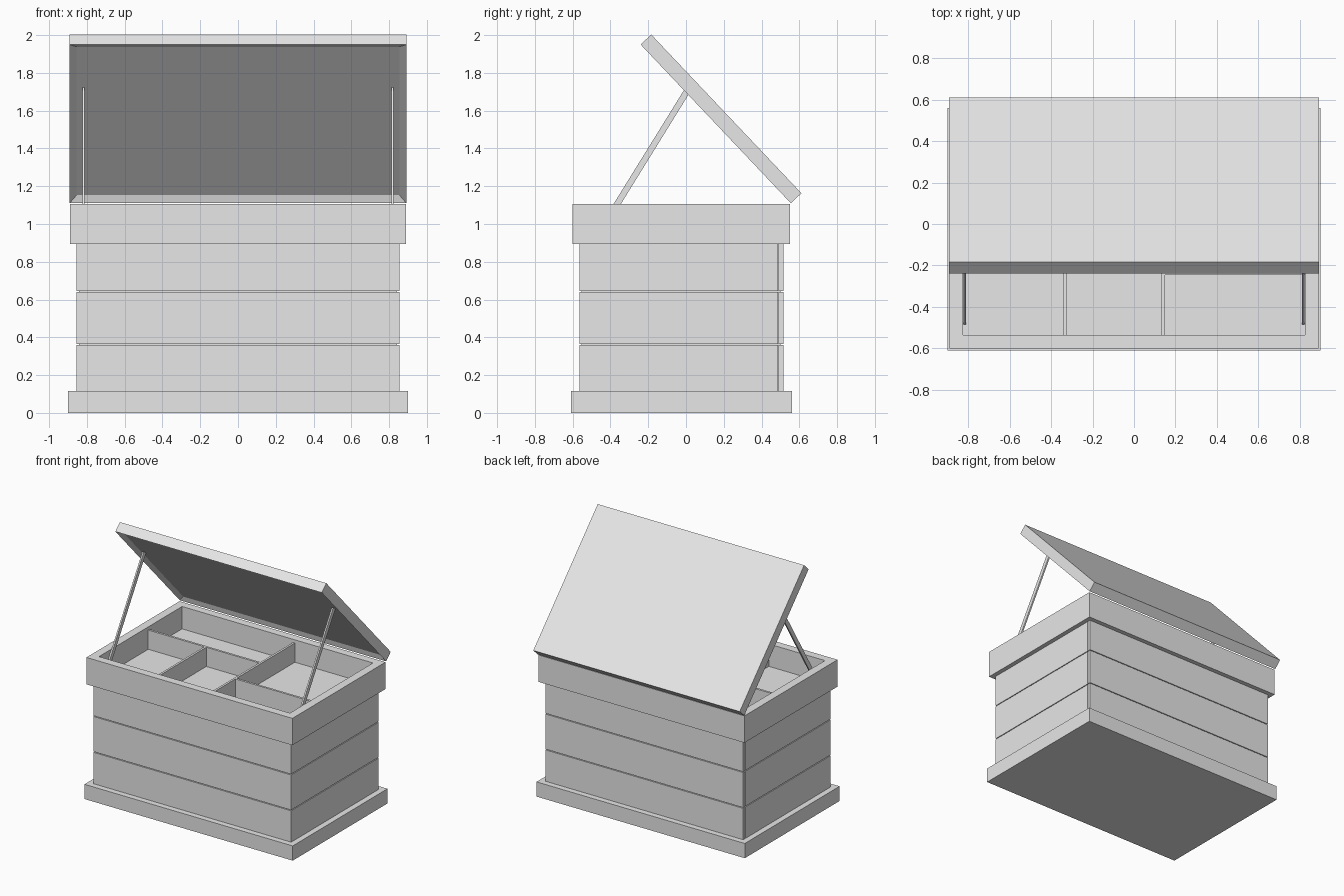
import bpy, bmesh, math
from mathutils import Matrix, Vector

cube = bpy.data.objects.get("Cube")
if cube:
    bpy.data.objects.remove(cube, do_unlink=True)

grey = bpy.data.materials.new("plain_grey")
grey.use_nodes = True
tone = (0.8, 0.8, 0.8, 1)
grey.diffuse_color = tone
grey.node_tree.nodes["Principled BSDF"].inputs["Base Color"].default_value = tone


def finish(name, bm):
    bmesh.ops.recalc_face_normals(bm, faces=bm.faces)
    mesh = bpy.data.meshes.new(name)
    bm.to_mesh(mesh)
    bm.free()
    mesh.materials.append(grey)
    obj = bpy.data.objects.new(name, mesh)
    bpy.context.collection.objects.link(obj)
    return obj


def box(name, x, y, z):
    """Box from (low, high) ranges on each axis."""
    bm = bmesh.new()
    size = [b - a for a, b in (x, y, z)]
    mid = Vector([(a + b) / 2 for a, b in (x, y, z)])
    bmesh.ops.create_cube(bm, size=1, matrix=Matrix.Translation(mid) @ Matrix.Diagonal((*size, 1)))
    return finish(name, bm)


def u_board(name, half, front, back, thick, z):
    """Board course wrapping the front and both sides."""
    i, f = half - thick, front + thick
    outline = [(-half, front), (half, front), (half, back), (i, back),
               (i, f), (-i, f), (-i, back), (-half, back)]
    bm = bmesh.new()
    face = bm.faces.new([bm.verts.new((x, y, z[0])) for x, y in outline])
    top = bmesh.ops.extrude_face_region(bm, geom=[face])["geom"]
    verts = [v for v in top if isinstance(v, bmesh.types.BMVert)]
    bmesh.ops.translate(bm, verts=verts, vec=(0, 0, z[1] - z[0]))
    return finish(name, bm)


# Plinth
box("plinth", (-0.9, 0.9), (-0.61, 0.56), (0, 0.115))

# Body: three courses of planks with narrow grooves, closed by a liner
for n, z in enumerate([(0.115, 0.36), (0.366, 0.64), (0.646, 0.895)], 1):
    u_board(f"plank_course_{n}", 0.855, -0.565, 0.487, 0.03, z)
    box(f"back_plank_{n}", (-0.855, 0.855), (0.491, 0.515), z)
u_board("liner", 0.843, -0.553, 0.482, 0.02, (0.115, 0.895))
box("back_liner", (-0.843, 0.843), (0.482, 0.5), (0.115, 0.895))

# Top rail: right-hand board sits between front and back, the other runs full depth
RAIL = (0.895, 1.105)
INNER = 0.825
box("rail_front", (-INNER, 0.89), (-0.6, -0.537), RAIL)
box("rail_back", (-INNER, 0.89), (0.488, 0.55), RAIL)
box("rail_side_full", (-0.89, -INNER), (-0.6, 0.55), RAIL)
box("rail_side_short", (INNER, 0.89), (-0.537, 0.488), RAIL)

# Tray floor and dividers
FLOOR, TOP = 0.93, 1.08
box("tray_floor", (-INNER, INNER), (-0.537, 0.488), (0.9, FLOOR))
box("divider_deep", (0.133, 0.15), (-0.537, 0.488), (FLOOR, TOP))
box("divider_long", (-INNER, 0.133), (0.07, 0.087), (FLOOR, TOP))
box("divider_short", (-0.34, -0.323), (-0.537, 0.07), (FLOOR, TOP))
box("divider_cross", (0.15, INNER), (-0.246, -0.229), (FLOOR, TOP))

# Lid: tilted slab with a shallow recess underneath
edge_low, edge_high = Vector((0, 0.555, 1.11)), Vector((0, -0.24, 1.95))
along = edge_high - edge_low
length, thick = along.length, 0.077
bm = bmesh.new()
bmesh.ops.create_cube(bm, size=1, matrix=Matrix.Diagonal((1.784, length, thick, 1)))
bm.normal_update()
under = min(bm.faces, key=lambda f: f.calc_center_median().z)
bmesh.ops.inset_region(bm, faces=[under], thickness=0.053)
bmesh.ops.translate(bm, verts=under.verts, vec=(0, 0, 0.022))
lid = finish("lid", bm)
along.normalize()
normal = Vector((0, along.z, -along.y))
lid.location = (edge_low + edge_high) / 2 + normal * thick / 2
lid.rotation_euler.x = -math.atan2(along.z, -along.y)

# Lid stays
foot, head = Vector((0, -0.47, 0.935)), Vector((0, 0.012, 1.714))
stay = head - foot
for side, name in ((-1, "stay_near_full_side"), (1, "stay_near_short_side")):
    bar = box(name, (-0.006, 0.006), (-0.0165, 0.0165), (-stay.length / 2, stay.length / 2))
    bar.location = (foot + head) / 2 + Vector((side * 0.818, 0, 0))
    bar.rotation_euler.x = -math.atan2(stay.y, stay.z)
